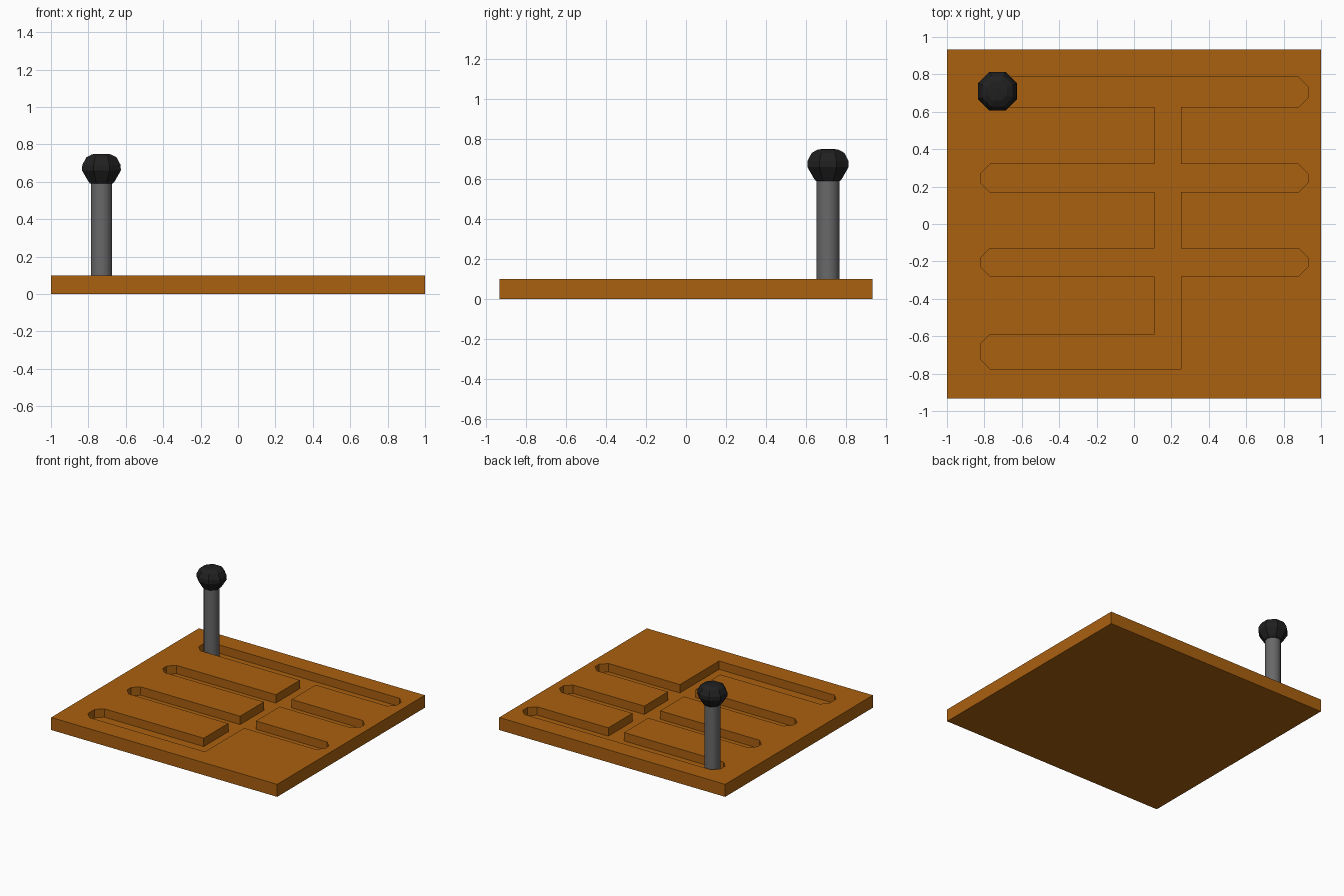
import bpy, bmesh, math
from mathutils import Matrix

if "Cube" in bpy.data.objects:
    bpy.data.objects.remove(bpy.data.objects["Cube"])


def material(name, rgb):
    m = bpy.data.materials.new(name)
    m.diffuse_color = (*rgb, 1)
    m.use_nodes = True
    m.node_tree.nodes["Principled BSDF"].inputs["Base Color"].default_value = m.diffuse_color
    return m


wood = material("orange brown", (0.40, 0.118, 0.005))
steel = material("grey", (0.14, 0.14, 0.145))
black = material("black", (0.0145, 0.0145, 0.0145))


def make_object(name, bm, mat):
    bmesh.ops.recalc_face_normals(bm, faces=bm.faces)
    me = bpy.data.meshes.new(name)
    bm.to_mesh(me)
    bm.free()
    me.materials.append(mat)
    ob = bpy.data.objects.new(name, me)
    bpy.context.collection.objects.link(ob)
    return ob


def prism(name, outline, z0, z1, mat):
    bm = bmesh.new()
    face = bm.faces.new([bm.verts.new((x, y, z0)) for x, y in outline])
    ext = bmesh.ops.extrude_face_region(bm, geom=[face])
    for v in ext["geom"]:
        if isinstance(v, bmesh.types.BMVert):
            v.co.z = z1
    return make_object(name, bm, mat)


def lathe(name, profile, sides, centre, mat):
    """Rings of a profile (radius, z) bridged around a vertical axis."""
    bm = bmesh.new()
    rings = []
    for r, z in profile:
        rings.append([bm.verts.new((centre[0] + r * math.cos(a), centre[1] + r * math.sin(a), z))
                      for a in ((i + 0.5) * math.tau / sides for i in range(sides))])
    for low, high in zip(rings, rings[1:]):
        for i in range(sides):
            j = (i + 1) % sides
            bm.faces.new((low[i], low[j], high[j], high[i]))
    bm.faces.new(rings[0])
    bm.faces.new(rings[-1])
    return make_object(name, bm, mat)


# Gate outline: a central channel with chamfer-ended slots to each side
X_IN_L, X_IN_R = 0.11, 0.25
rows = [(-0.775, -0.59), (-0.28, -0.13), (0.17, 0.32), (0.625, 0.785)]


def slot_end(x_in, x_tip, y0, y1):
    s = 1 if x_tip > x_in else -1
    c = 0.05
    return [(x_in, y0), (x_tip - s * c, y0), (x_tip, y0 + c),
            (x_tip, y1 - c), (x_tip - s * c, y1), (x_in, y1)]


right = [(X_IN_R, rows[0][0])]
for y0, y1 in rows[1:]:
    right += slot_end(X_IN_R, 0.93, y0, y1)
left = []
for y0, y1 in rows:
    left += slot_end(X_IN_L, -0.82, y0, y1)
outline = right + left[::-1]

# Base plate with the gate cut into it
plate = prism("gate_plate", [(-1, -0.933), (1, -0.933), (1, 0.933), (-1, 0.933)], 0, 0.1, wood)
cutter = prism("gate_cutter", outline, 0.033, 0.2, wood)
mod = plate.modifiers.new("gate", "BOOLEAN")
mod.object = cutter
mod.operation = "DIFFERENCE"
mod.solver = "EXACT"
bpy.context.view_layer.objects.active = plate
plate.select_set(True)
bpy.ops.object.modifier_apply(modifier=mod.name)
bpy.data.objects.remove(cutter)
plate.select_set(False)

# Lever rod
LEVER = (-0.73, 0.71)
rod = lathe("lever_rod", [(0.058, 0.033), (0.058, 0.61)], 16, LEVER, steel)
bpy.context.view_layer.objects.active = rod
rod.select_set(True)
bpy.ops.object.shade_smooth_by_angle(angle=math.radians(40))

# Faceted knob
lathe("lever_knob", [(0.066, 0.59), (0.078, 0.605), (0.112, 0.66), (0.111, 0.69),
                     (0.088, 0.73), (0.055, 0.747), (0.02, 0.75)], 8, LEVER, black)
